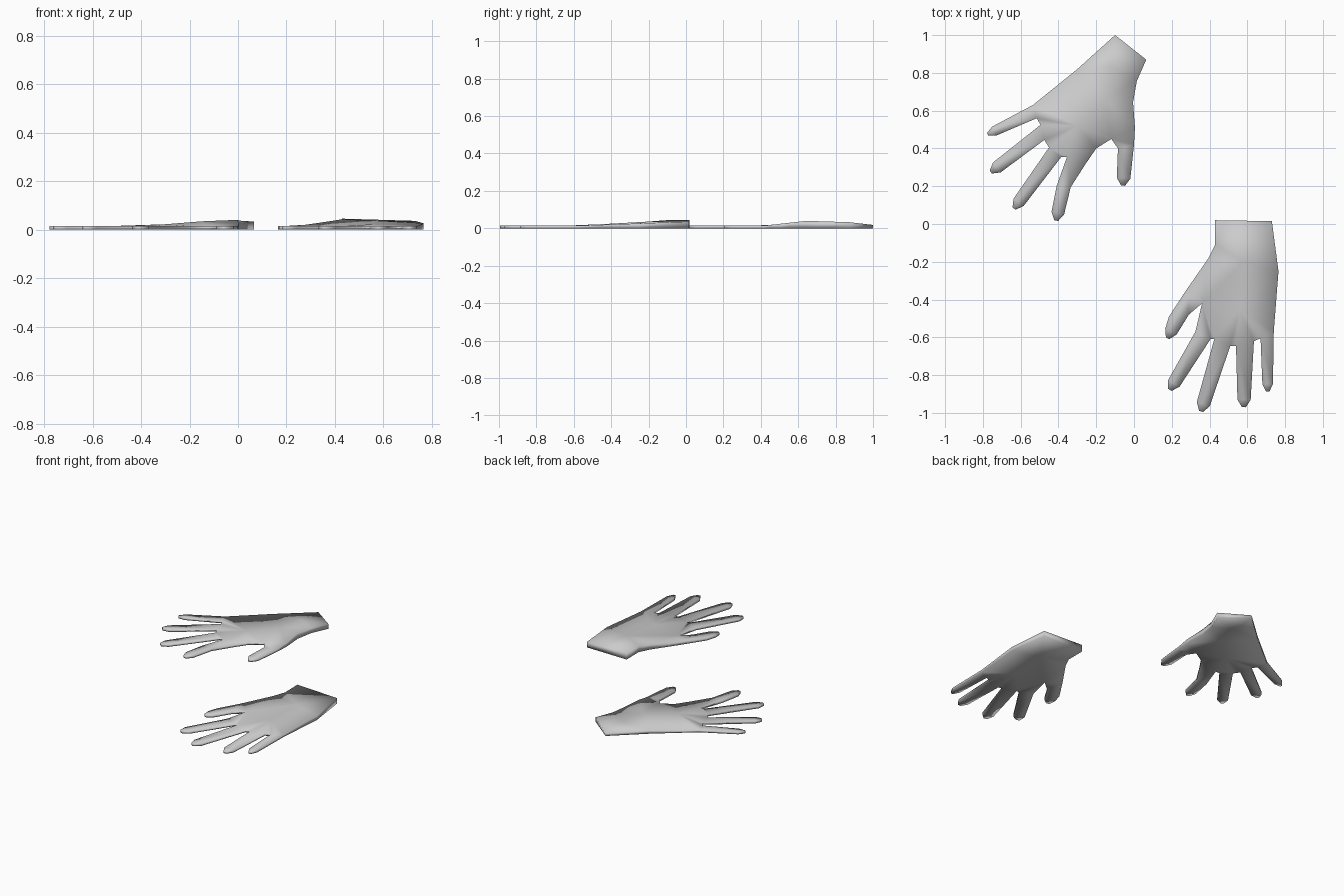
import bpy
from mathutils import Vector
from mathutils.geometry import delaunay_2d_cdt

EDGE = 0.014   # thickness of fingers and rim


def expand_tips(path):
    """Replace each (x, y, half_width) fingertip by a blunt four-point tip."""
    out = []
    n = len(path)
    for i, p in enumerate(path):
        if len(p) == 2:
            out.append(Vector(p))
            continue
        a, b = Vector(path[i - 1][:2]), Vector(path[(i + 1) % n][:2])
        tip, w = Vector(p[:2]), p[2]
        d = (tip - (a + b) / 2).normalized()
        side = Vector((-d.y, d.x))
        if side.dot(a - b) < 0:
            side = -side
        back = tip - d * 0.04
        out += [back + side * w, tip + side * w * 0.3,
                tip - side * w * 0.3, back - side * w]
    return out


def make_hand(name, path, heights):
    """Thin solid hand: flat underside, gently domed back."""
    pts = expand_tips(path)
    n = len(pts)
    z = [EDGE] * n
    for x, y, h in heights:
        v = Vector((x, y))
        near = min(range(n), key=lambda i: (pts[i] - v).length)
        if near < n and (pts[near] - v).length < 0.001:
            z[near] = h
        else:
            pts.append(v)
            z.append(h)
    rim = [(i, (i + 1) % n) for i in range(n)]
    vs, _, fs, orig, _, _ = delaunay_2d_cdt(pts, rim, [], 1, 1e-6)
    m = len(vs)
    zs = [z[o[0]] if o else EDGE for o in orig]
    verts = [(v.x, v.y, h) for v, h in zip(vs, zs)] + [(v.x, v.y, 0) for v in vs]
    # upper and lower skins joined by a wall along open edges
    faces = [tuple(f) for f in fs] + [tuple(i + m for i in reversed(f)) for f in fs]
    directed = {(f[i], f[(i + 1) % len(f)]) for f in fs for i in range(len(f))}
    faces += [(b, a, a + m, b + m) for a, b in directed if (b, a) not in directed]
    me = bpy.data.meshes.new(name)
    me.from_pydata(verts, [], faces)
    me.shade_smooth()
    ob = bpy.data.objects.new(name, me)
    bpy.context.collection.objects.link(ob)
    return ob


# hand at the back: wrist, thumb, index, middle, ring, little finger
make_hand("rear_hand", [
    (-0.10, 1.0), (0.065, 0.87), (0.015, 0.757), (-0.005, 0.645), (0.005, 0.51),
    (0.0, 0.42), (-0.058, 0.203, 0.036), (-0.085, 0.40), (-0.12, 0.45),
    (-0.20, 0.40), (-0.255, 0.32), (-0.335, 0.195), (-0.412, 0.018, 0.034),
    (-0.41, 0.20), (-0.355, 0.355), (-0.385, 0.355), (-0.635, 0.082, 0.033),
    (-0.45, 0.405), (-0.475, 0.445), (-0.758, 0.275, 0.033), (-0.495, 0.525),
    (-0.515, 0.56), (-0.775, 0.475, 0.026), (-0.535, 0.63), (-0.30, 0.82),
], [(-0.10, 1.0, 0.018), (0.065, 0.87, 0.033), (0.015, 0.757, 0.036),
    (-0.005, 0.645, 0.04), (0.005, 0.51, 0.025), (-0.30, 0.82, 0.022),
    (-0.15, 0.66, 0.034), (-0.30, 0.52, 0.022), (-0.12, 0.83, 0.03)])

# hand at the front: wrist, little, ring, middle, index finger, thumb
make_hand("front_hand", [
    (0.43, 0.02), (0.73, 0.015), (0.765, -0.25), (0.74, -0.57),
    (0.708, -0.888, 0.028), (0.67, -0.605), (0.635, -0.62),
    (0.582, -0.97, 0.035), (0.54, -0.645), (0.51, -0.645),
    (0.355, -0.992, 0.036), (0.425, -0.61), (0.405, -0.61),
    (0.19, -0.878, 0.035), (0.325, -0.57), (0.36, -0.42), (0.29, -0.48),
    (0.178, -0.605, 0.034), (0.185, -0.49), (0.28, -0.345), (0.395, -0.18),
    (0.43, -0.11),
], [(0.43, 0.02, 0.045), (0.73, 0.015, 0.036), (0.765, -0.25, 0.026),
    (0.43, -0.11, 0.043), (0.395, -0.18, 0.037), (0.28, -0.345, 0.02),
    (0.58, -0.2, 0.036), (0.56, -0.45, 0.022)])
